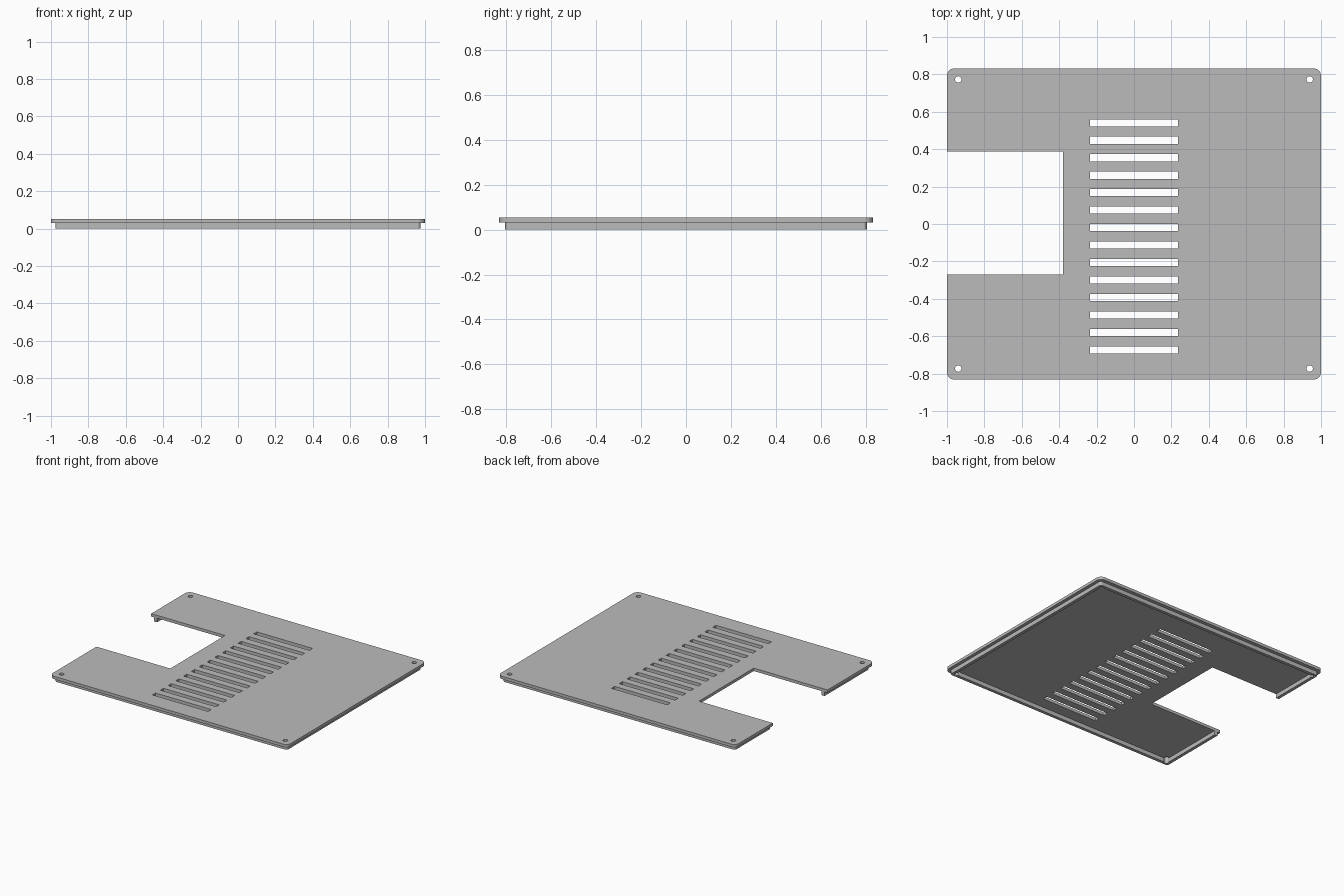
import bpy, bmesh, math
from mathutils import Matrix

cube = bpy.data.objects.get("Cube")
if cube:
    bpy.data.objects.remove(cube, do_unlink=True)

# Main dimensions
HX, HY = 1.0, 0.832               # plate half sizes
LIP_X, LIP_Y, LIP_T = 0.975, 0.805, 0.024
Z_LIP, Z_TOP = 0.031, 0.053
NOTCH_X, NOTCH_LOW, NOTCH_HIGH = -0.38, -0.27, 0.387
HOLE_X, HOLE_Y, HOLE_R = 0.94, 0.773, 0.017
SLOTS, SLOT_TOP, SLOT_STEP = 14, 0.541, 0.0934
SLOT_HX, SLOT_HY = 0.234, 0.019

grey = bpy.data.materials.new("light grey")
grey.use_nodes = True
grey.diffuse_color = (0.5, 0.5, 0.5, 1)
grey.node_tree.nodes["Principled BSDF"].inputs["Base Color"].default_value = (0.5, 0.5, 0.5, 1)


def open_frame(hx, hy, r, steps=8):
    """Rounded outline from the notch's lower edge round to its upper edge."""
    pts = [(-hx, NOTCH_LOW)]
    for i, (sx, sy) in enumerate([(-1, -1), (1, -1), (1, 1), (-1, 1)]):
        for k in range(steps + 1):
            a = math.pi * (1 + i / 2 + k / steps / 2)
            pts.append((sx * (hx - r) + r * math.cos(a), sy * (hy - r) + r * math.sin(a)))
    return pts + [(-hx, NOTCH_HIGH)]


def prism(name, loops, z0, z1):
    """Extrude closed outlines; inner loops become openings."""
    curve = bpy.data.curves.new(name, "CURVE")
    curve.dimensions = "2D"
    curve.fill_mode = "BOTH"
    curve.extrude = (z1 - z0) / 2
    for loop in loops:
        spline = curve.splines.new("POLY")
        spline.points.add(len(loop) - 1)
        for point, (x, y) in zip(spline.points, loop):
            point.co = (x, y, 0, 1)
        spline.use_cyclic_u = True
    temp = bpy.data.objects.new(name + " outline", curve)
    bpy.context.collection.objects.link(temp)
    bpy.context.view_layer.update()
    mesh = bpy.data.meshes.new_from_object(
        temp.evaluated_get(bpy.context.evaluated_depsgraph_get()))
    bpy.data.objects.remove(temp, do_unlink=True)
    bm = bmesh.new()
    bm.from_mesh(mesh)
    bmesh.ops.translate(bm, verts=bm.verts, vec=(0, 0, (z0 + z1) / 2))
    bmesh.ops.remove_doubles(bm, verts=bm.verts, dist=1e-5)
    bmesh.ops.recalc_face_normals(bm, faces=bm.faces)
    for face in bm.faces:
        face.smooth = False
    bm.to_mesh(mesh)
    bm.free()
    mesh.name = name
    mesh.materials.clear()
    mesh.materials.append(grey)
    obj = bpy.data.objects.new(name, mesh)
    bpy.context.collection.objects.link(obj)
    return obj


# Top plate with side notch and a column of vent slots
outline = open_frame(HX, HY, 0.04) + [(NOTCH_X, NOTCH_HIGH), (NOTCH_X, NOTCH_LOW)]
slots = []
for i in range(SLOTS):
    y = SLOT_TOP - i * SLOT_STEP
    slots.append([(sx * SLOT_HX, y + sy * SLOT_HY)
                  for sx, sy in [(-1, -1), (1, -1), (1, 1), (-1, 1)]])
plate = prism("cover_plate", [outline] + slots, Z_LIP, Z_TOP)

# Thin locating lip under the plate, open at the notch
outer = open_frame(LIP_X, LIP_Y, 0.016)
inner = open_frame(LIP_X - LIP_T, LIP_Y - LIP_T, 0.004, 3)
lip = prism("locating_lip", [outer + inner[::-1]], 0, Z_LIP)

# Corner screw holes drilled through both parts
bm = bmesh.new()
for sx in (-1, 1):
    for sy in (-1, 1):
        bmesh.ops.create_cone(bm, cap_ends=True, segments=24, radius1=HOLE_R, radius2=HOLE_R,
                              depth=0.4, matrix=Matrix.Translation((sx * HOLE_X, sy * HOLE_Y, 0)))
drill_mesh = bpy.data.meshes.new("hole_cutter")
bm.to_mesh(drill_mesh)
bm.free()
drill_mesh.materials.append(grey)
drill = bpy.data.objects.new("hole_cutter", drill_mesh)
bpy.context.collection.objects.link(drill)
drill.hide_render = True
drill.display_type = "WIRE"
for part in (plate, lip):
    cut = part.modifiers.new("screw holes", "BOOLEAN")
    cut.operation = "DIFFERENCE"
    cut.solver = "EXACT"
    cut.object = drill
